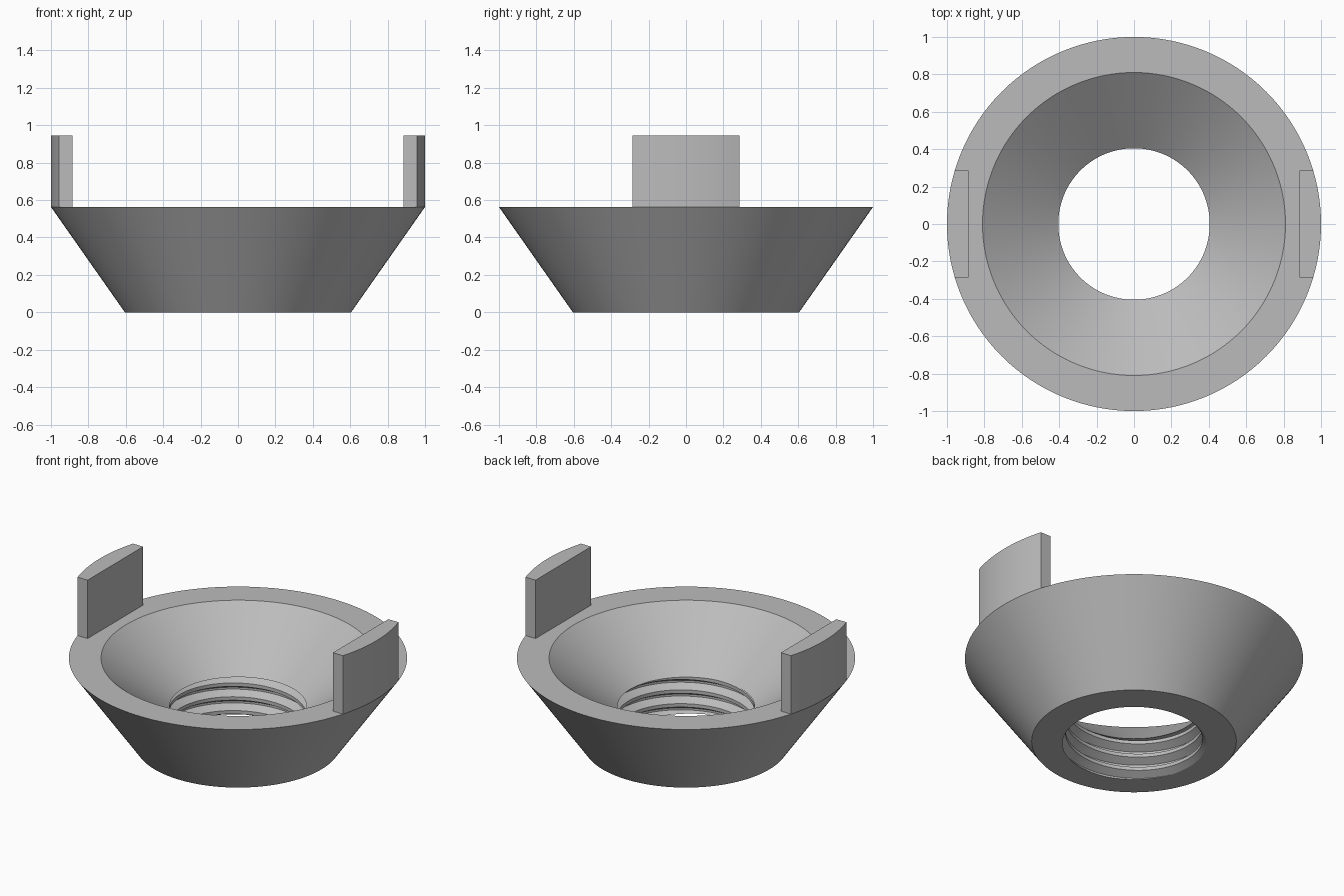
import bpy, bmesh
from math import sin, cos, pi, radians, sqrt, asin

if "Cube" in bpy.data.objects:
    bpy.data.objects.remove(bpy.data.objects["Cube"], do_unlink=True)

RIM_Z, TAB_Z, BORE_Z = 0.563, 0.944, 0.25
MINOR, MAJOR, PITCH = 0.405, 0.453, 0.09
SEGMENTS = 128

grey = bpy.data.materials.new("plain grey")
grey.use_nodes = True
colour = (0.5, 0.5, 0.5, 1)
grey.diffuse_color = colour
grey.node_tree.nodes["Principled BSDF"].inputs["Base Color"].default_value = colour


def finish(bm, name):
    bmesh.ops.remove_doubles(bm, verts=bm.verts, dist=0.0002)
    bmesh.ops.recalc_face_normals(bm, faces=bm.faces)
    mesh = bpy.data.meshes.new(name)
    bm.to_mesh(mesh)
    bm.free()
    mesh.materials.append(grey)
    obj = bpy.data.objects.new(name, mesh)
    bpy.context.collection.objects.link(obj)
    bpy.ops.object.select_all(action="DESELECT")
    obj.select_set(True)
    bpy.context.view_layer.objects.active = obj
    bpy.ops.object.shade_smooth_by_angle(angle=radians(25))
    return obj


# Thread shape over one pitch: (fraction of pitch, radius), groove centred on 0
THREAD = [(-0.44, MAJOR - 0.048), (-0.07, MAJOR), (0.07, MAJOR), (0.44, MINOR)]
THREAD[0] = (-0.375, MINOR)
THREAD[3] = (0.375, MINOR)


def thread_radius(phase):
    d = abs((phase + 0.5) % 1 - 0.5)
    t = min(max((d - 0.07) / (0.375 - 0.07), 0), 1)
    return MAJOR + (MINOR - MAJOR) * t


def thread_column(turn):
    """Points up the bore at one angle, clipped flat at both ends."""
    points = []
    for k in range(-2, 5):
        for offset, _ in THREAD:
            z = min(max((k + offset + turn) * PITCH, 0), BORE_Z)
            points.append((thread_radius(z / PITCH - turn), z))
    return points


# Funnel body with threaded bore: a lathe whose bore rows climb a helix
bm = bmesh.new()
columns = []
for i in range(SEGMENTS + 1):
    turn = i / SEGMENTS
    a = 2 * pi * turn + radians(225)
    profile = [(0.81, RIM_Z), (1, RIM_Z), (0.605, 0)] + thread_column(turn) + [(MINOR, BORE_Z)]
    columns.append([bm.verts.new((r * cos(a), r * sin(a), z)) for r, z in profile])
rows = len(columns[0])
for a, b in zip(columns, columns[1:]):
    for j in range(rows):
        k = (j + 1) % rows
        bm.faces.new((a[j], b[j], b[k], a[k]))
finish(bm, "threaded_funnel_body")


# Upright tabs: a flat inner face and an outer face following the rim
def tab(name, side):
    half, inner, steps = 0.286, 0.885, 12
    limit = asin(half)
    outline = [(inner, -half)]
    for i in range(steps + 1):
        a = -limit + 2 * limit * i / steps
        outline.append((cos(a), sin(a)))
    outline.append((inner, half))
    bm = bmesh.new()
    base = bm.faces.new([bm.verts.new((side * x, y, RIM_Z)) for x, y in outline])
    top = bmesh.ops.extrude_face_region(bm, geom=[base], use_keep_orig=True)["geom"]
    verts = [v for v in top if isinstance(v, bmesh.types.BMVert)]
    bmesh.ops.translate(bm, verts=verts, vec=(0, 0, TAB_Z - RIM_Z))
    finish(bm, name)


tab("left_tab", 1)
tab("right_tab", -1)
